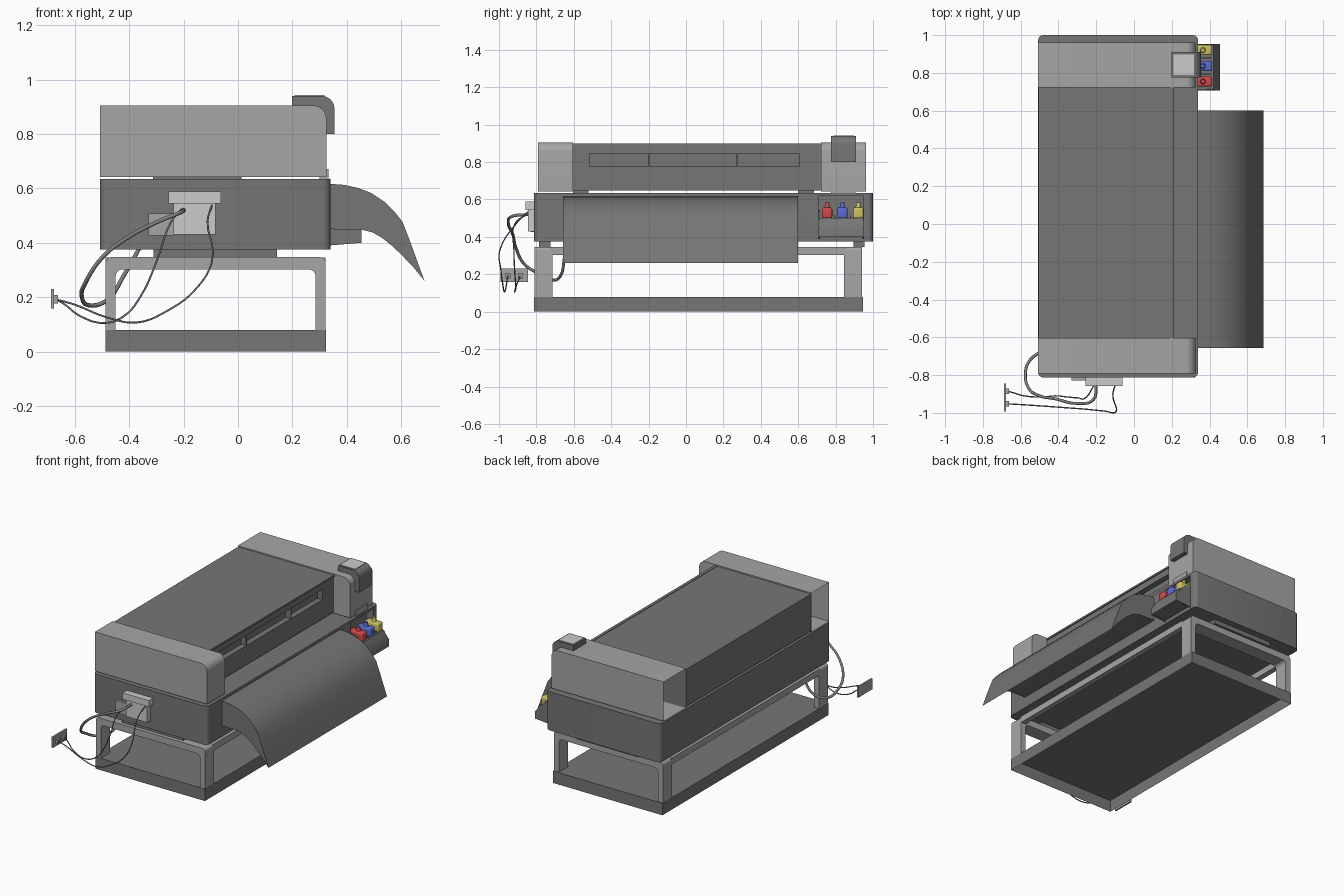
import bpy, bmesh, math

if "Cube" in bpy.data.objects:
    bpy.data.objects.remove(bpy.data.objects["Cube"])


def colour(name, rgb):
    m = bpy.data.materials.new(name)
    m.diffuse_color = (*rgb, 1)
    m.use_nodes = True
    m.node_tree.nodes["Principled BSDF"].inputs["Base Color"].default_value = m.diffuse_color
    return m


DARK = colour("dark_shell", (0.18,) * 3)
MID = colour("mid_grey", (0.38,) * 3)
PALE = colour("pale_grey", (0.55,) * 3)
CABLE = colour("cable_grey", (0.22,) * 3)


def finish(bm, name, mat):
    me = bpy.data.meshes.new(name)
    bm.to_mesh(me)
    bm.free()
    ob = bpy.data.objects.new(name, me)
    bpy.context.collection.objects.link(ob)
    me.materials.append(mat)
    return ob


def smooth(ob, angle=35):
    bpy.ops.object.select_all(action='DESELECT')
    bpy.context.view_layer.objects.active = ob
    ob.select_set(True)
    bpy.ops.object.shade_smooth_by_angle(angle=math.radians(angle))


def box(name, x, y, z, mat=DARK, bevel=0.0, upright_only=False, open_bottom=False):
    bm = bmesh.new()
    bmesh.ops.create_cube(bm, size=1)
    for v in bm.verts:
        v.co = [(a + b) / 2 + c * (b - a) for (a, b), c in zip((x, y, z), v.co)]
    if bevel:
        edges = [e for e in bm.edges if not upright_only or
                 abs(e.verts[0].co.z - e.verts[1].co.z) > 1e-4]
        bmesh.ops.bevel(bm, geom=edges, offset=bevel, segments=4,
                        profile=0.5, affect='EDGES')
    bmesh.ops.recalc_face_normals(bm, faces=bm.faces)
    if open_bottom:
        bmesh.ops.delete(bm, geom=[f for f in bm.faces if f.normal.z < -0.9], context='FACES')
    ob = finish(bm, name, mat)
    if bevel:
        smooth(ob)
    return ob


def prism(name, profile, y0, y1, mat=DARK, open_back=False):
    """Extrude an x-z profile along y."""
    bm = bmesh.new()
    face = bm.faces.new([bm.verts.new((x, y0, z)) for x, z in profile])
    ext = bmesh.ops.extrude_face_region(bm, geom=[face], use_keep_orig=True)
    bmesh.ops.translate(bm, vec=(0, y1 - y0, 0),
                        verts=[g for g in ext['geom'] if isinstance(g, bmesh.types.BMVert)])
    bmesh.ops.recalc_face_normals(bm, faces=bm.faces)
    if open_back:
        back = [f for f in bm.faces if f.normal.x < -0.9]
        bmesh.ops.delete(bm, geom=back, context='FACES')
    ob = finish(bm, name, mat)
    smooth(ob)
    return ob


def cut(ob, name, x, y, z):
    cutter = box(name + "_cutter", x, y, z)
    cutter.hide_render = True
    cutter.hide_set(True)
    m = ob.modifiers.new(name, 'BOOLEAN')
    m.operation = 'DIFFERENCE'
    m.object = cutter


def arc(cx, cz, r, a0, a1, n=6):
    return [(cx + r * math.cos(math.radians(a0 + (a1 - a0) * i / n)),
             cz + r * math.sin(math.radians(a0 + (a1 - a0) * i / n))) for i in range(n + 1)]


def cylinder(name, centre, r1, r2, h, mat):
    bm = bmesh.new()
    bmesh.ops.create_cone(bm, cap_ends=True, segments=16, radius1=r1, radius2=r2, depth=h)
    bmesh.ops.translate(bm, vec=centre, verts=bm.verts)
    smooth(finish(bm, name, mat))


def cable(name, pts, r):
    cu = bpy.data.curves.new(name, 'CURVE')
    cu.dimensions = '3D'
    cu.bevel_depth = r
    cu.bevel_resolution = 2
    cu.resolution_u = 5
    cu.use_fill_caps = True
    cu.materials.append(CABLE)
    sp = cu.splines.new('BEZIER')
    sp.bezier_points.add(len(pts) - 1)
    for bp, p in zip(sp.bezier_points, pts):
        bp.co = p
        bp.handle_left_type = bp.handle_right_type = 'AUTO'
    bpy.context.collection.objects.link(bpy.data.objects.new(name, cu))


# Stand: hollow base slab, two end arches, side rails
box("base_slab", (-0.488, 0.323), (-0.812, 0.947), (0, 0.08), open_bottom=True)
arch = ([(-0.487, 0.08), (-0.45, 0.08)] + arc(-0.425, 0.277, 0.025, 180, 90)
        + arc(0.26, 0.277, 0.025, 90, 0) + [(0.285, 0.08), (0.322, 0.08)]
        + arc(0.302, 0.327, 0.02, 0, 90) + arc(-0.467, 0.327, 0.02, 90, 180))
for end, y0, y1 in (("front", -0.81, -0.715), ("rear", 0.845, 0.94)):
    prism(end + "_stand_arch", arch, y0, y1, MID)
for side, x in (("left", -0.487), ("right", 0.285)):
    box(side + "_stand_rail", (x, x + 0.037), (-0.72, 0.85), (0.302, 0.345), MID)

# Feet under the body and spacers above it
for end, y in (("front", -0.785), ("rear", 0.895)):
    box(end + "_body_foot", (-0.31, 0.143), (y, y + 0.06), (0.345, 0.378))
for end, y in (("front", -0.605), ("rear", 0.6)):
    box(end + "_lid_spacer", (-0.312, 0.012), (y, y + 0.085), (0.632, 0.652))

# Main body with ink bay
body = box("main_body", (-0.508, 0.34), (-0.812, 1.0), (0.376, 0.635), bevel=0.028,
           upright_only=True)
cut(body, "ink_bay", (0.29, 0.4), (0.708, 0.95), (0.495, 0.62))

# Upper cover with output slots
cover = box("middle_cover", (-0.506, 0.203), (-0.605, 0.725), (0.648, 0.897))
for i, ys in enumerate(((-0.517, -0.203), (-0.195, 0.27), (0.278, 0.605))):
    cut(cover, f"slot_{i}", (0.165, 0.25), ys, (0.777, 0.845))
box("cover_lip", (0.19, 0.21), (-0.605, 0.725), (0.888, 0.9))

# Rounded end housings, open at the back
cap = ([(-0.508, 0.642), (0.325, 0.642)] + arc(0.277, 0.857, 0.048, 0, 90)
       + [(-0.508, 0.905)])
for end, y0, y1 in (("front", -0.792, -0.603), ("rear", 0.723, 0.962)):
    prism(end + "_end_housing", cap, y0, y1, MID, open_back=True)

# Control screen wrapping over the housing corner
hood = ([(0.198, 0.903), (0.198, 0.94)] + arc(0.308, 0.893, 0.047, 90, 0)
        + [(0.355, 0.80), (0.323, 0.80), (0.323, 0.86)] + arc(0.277, 0.857, 0.046, 0, 90)[1:])
prism("screen_hood", hood, 0.776, 0.91)
box("screen_panel", (0.208, 0.318), (0.788, 0.898), (0.936, 0.943), PALE)

# Sheet of paper curling out of the front
outer = [(0.335, 0.617), (0.39, 0.613), (0.44, 0.602), (0.49, 0.583), (0.54, 0.55),
         (0.575, 0.515), (0.605, 0.477), (0.635, 0.4), (0.662, 0.325), (0.686, 0.26)]
inner = [(0.645, 0.31), (0.6, 0.357), (0.565, 0.39), (0.53, 0.418), (0.495, 0.438),
         (0.455, 0.448), (0.335, 0.45)]
prism("paper_sheet", outer + inner, -0.657, 0.6)

# Ink tray with low sloped cheeks
prism("ink_tray", [(0.335, 0.4), (0.455, 0.4), (0.455, 0.44), (0.42, 0.5), (0.335, 0.5)],
      0.712, 0.948)
for side, y in (("left", 0.708), ("right", 0.945)):
    prism(side + "_tray_cheek", [(0.335, 0.39), (0.455, 0.4), (0.455, 0.445), (0.38, 0.535),
                                 (0.335, 0.545)], y, y + 0.008)
for i, y in enumerate((0.792, 0.876)):
    box(f"tray_divider_{i}", (0.295, 0.41), (y, y + 0.006), (0.498, 0.515))
box("bay_top_latch", (0.30, 0.332), (0.775, 0.905), (0.633, 0.672), MID)

# Ink bottles
for name, y, rgb in (("red", 0.755, (0.62, 0.07, 0.07)), ("blue", 0.836, (0.1, 0.15, 0.65)),
                     ("yellow", 0.921, (0.62, 0.53, 0.13))):
    mat = colour(name + "_ink", rgb)
    box(name + "_bottle", (0.31, 0.414), (y - 0.027, y + 0.027), (0.499, 0.558), mat, 0.01)
    cylinder(name + "_bottle_neck", (0.365, y, 0.563), 0.016, 0.01, 0.018, mat)
    cylinder(name + "_bottle_cap", (0.365, y, 0.577), 0.013, 0.011, 0.014, mat)

# Connection box on the front end
box("connector_box", (-0.238, -0.082), (-0.845, -0.805), (0.43, 0.55), PALE)
box("connector_lid", (-0.256, -0.062), (-0.857, -0.805), (0.545, 0.588), PALE)
box("connector_plate", (-0.33, -0.235), (-0.828, -0.805), (0.427, 0.507), MID)

# Wall outlet with two plugs
box("outlet_plate", (-0.688, -0.677), (-0.993, -0.845), (0.158, 0.23), MID)
for i, y in enumerate((-0.952, -0.885)):
    box(f"outlet_plug_{i}", (-0.68, -0.662), (y - 0.014, y + 0.014), (0.177, 0.207), MID)

# Cables
cable("thick_hose", [(-0.2, -0.845, 0.52), (-0.215, -0.93, 0.51), (-0.3, -0.95, 0.475),
                     (-0.42, -0.925, 0.41), (-0.5, -0.91, 0.345), (-0.56, -0.865, 0.255),
                     (-0.575, -0.79, 0.205), (-0.55, -0.72, 0.17), (-0.48, -0.672, 0.19),
                     (-0.42, -0.652, 0.28), (-0.36, -0.645, 0.385)], 0.008)
cable("power_cable_a", [(-0.095, -0.84, 0.54), (-0.112, -0.9, 0.48), (-0.096, -0.995, 0.33),
                        (-0.16, -0.99, 0.225), (-0.26, -0.98, 0.15), (-0.37, -0.972, 0.107),
                        (-0.48, -0.964, 0.125), (-0.6, -0.956, 0.172), (-0.67, -0.952, 0.192)],
      0.0035)
cable("power_cable_b", [(-0.205, -0.84, 0.525), (-0.25, -0.915, 0.47), (-0.3, -0.92, 0.33),
                        (-0.36, -0.915, 0.2), (-0.42, -0.91, 0.13), (-0.49, -0.916, 0.105),
                        (-0.58, -0.91, 0.13), (-0.64, -0.893, 0.175), (-0.67, -0.885, 0.192)],
      0.0035)
